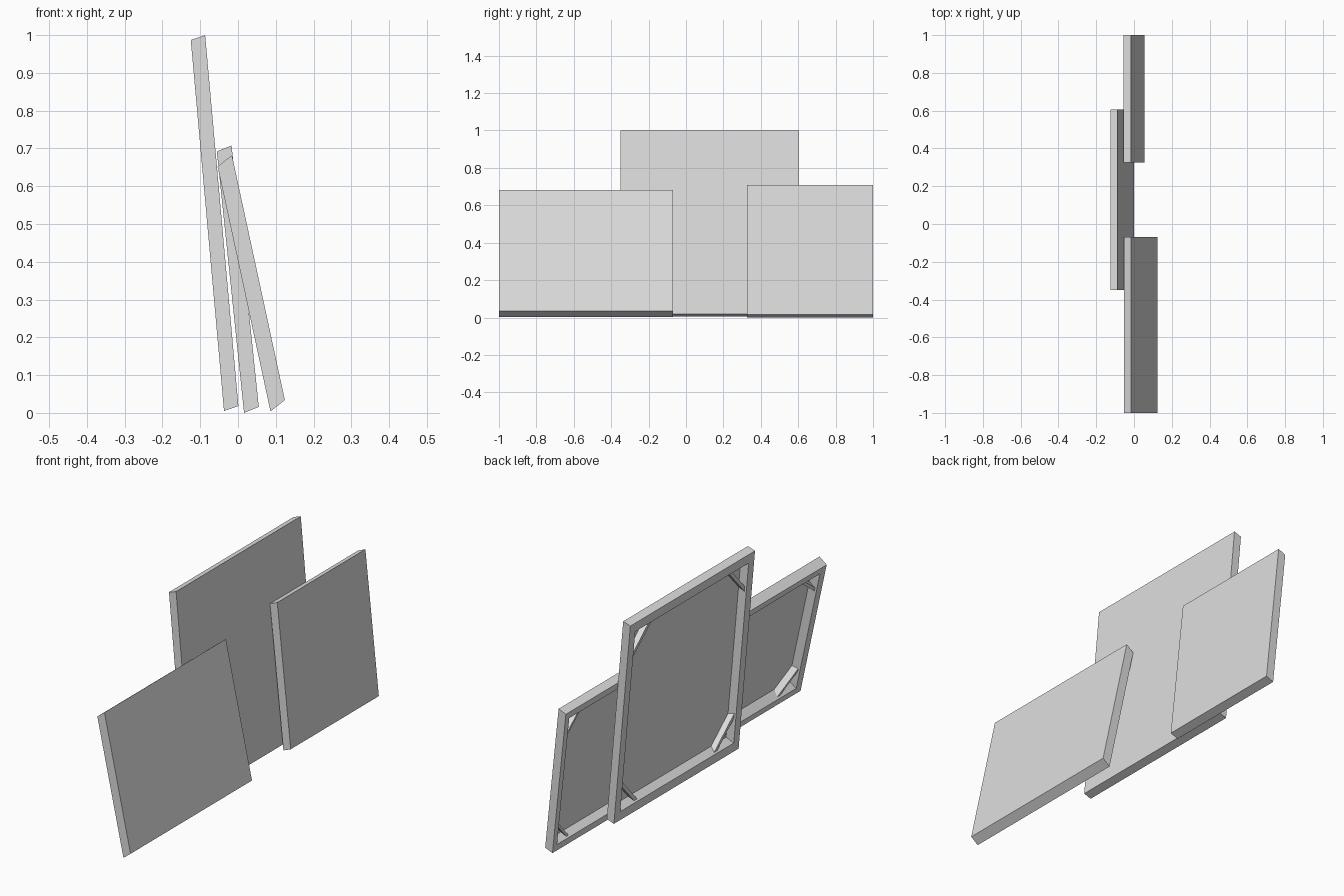
import bpy
import bmesh
from mathutils import Vector

cube = bpy.data.objects.get("Cube")
if cube:
    bpy.data.objects.remove(cube, do_unlink=True)

grey = bpy.data.materials.new("plain_grey")
grey.use_nodes = True
grey.diffuse_color = (0.73, 0.73, 0.73, 1)
grey.node_tree.nodes["Principled BSDF"].inputs["Base Color"].default_value = (0.73, 0.73, 0.73, 1)

BAR = 0.045      # stretcher bar width, as a share of the panel
SLOPE = 0.015    # extra width where the bar meets the cloth
LEG = 0.15       # reach of a corner brace
BRACE = 0.025


def finish(bm, name):
    bmesh.ops.recalc_face_normals(bm, faces=bm.faces)
    mesh = bpy.data.meshes.new(name)
    bm.to_mesh(mesh)
    bm.free()
    mesh.materials.append(grey)
    bpy.context.collection.objects.link(bpy.data.objects.new(name, mesh))


def loft(bm, rings):
    """Skin a list of four-point rings and cap both ends."""
    loops = [[bm.verts.new(p) for p in ring] for ring in rings]
    for a, b in zip(loops, loops[1:]):
        for i in range(4):
            j = (i + 1) % 4
            bm.faces.new((a[i], a[j], b[j], b[i]))
    bm.faces.new(loops[0])
    bm.faces.new(loops[-1])


def leaning_panel(name, y0, y1, foot, head, depth):
    """foot and head are the (x, z) back edges; depth runs to the painted face."""
    base = Vector((foot[0], y0, foot[1]))
    across = Vector((0, y1 - y0, 0))
    up = Vector((head[0] - foot[0], 0, head[1] - foot[1]))
    out = Vector((depth[0], 0, depth[1]))

    def place(u, v, w):
        return base + across * u + up * v + out * w

    def ring(inset, w):
        a, b = inset, 1 - inset
        return [place(u, v, w) for u, v in ((a, a), (b, a), (b, b), (a, b))]

    # Stretched cloth and hollow-backed frame
    bm = bmesh.new()
    loft(bm, [ring(0, 1), ring(0, 0), ring(BAR, 0), ring(BAR + SLOPE, 0.85)])
    finish(bm, name + "_stretched_canvas")

    # Diagonal braces across the four back corners
    bm = bmesh.new()
    lo = BAR - 0.005
    s = 2 * BAR + LEG
    outline = [(lo, s - lo), (s - lo, lo), (s - lo - BRACE, lo), (lo, s - lo - BRACE)]
    for flip_u in (False, True):
        for flip_v in (False, True):
            loft(bm, [[place(1 - u if flip_u else u, 1 - v if flip_v else v, w)
                       for u, v in outline] for w in (0.2, 0.86)])
    finish(bm, name + "_corner_braces")


leaning_panel("large", -0.35, 0.605, (-0.037, 0.005), (-0.125, 0.987), (0.038, 0.013))
leaning_panel("narrow", 0.325, 1.0, (0.016, 0.0), (-0.056, 0.692), (0.039, 0.016))
leaning_panel("wide", -1.0, -0.07, (0.086, 0.004), (-0.054, 0.652), (0.038, 0.03))
